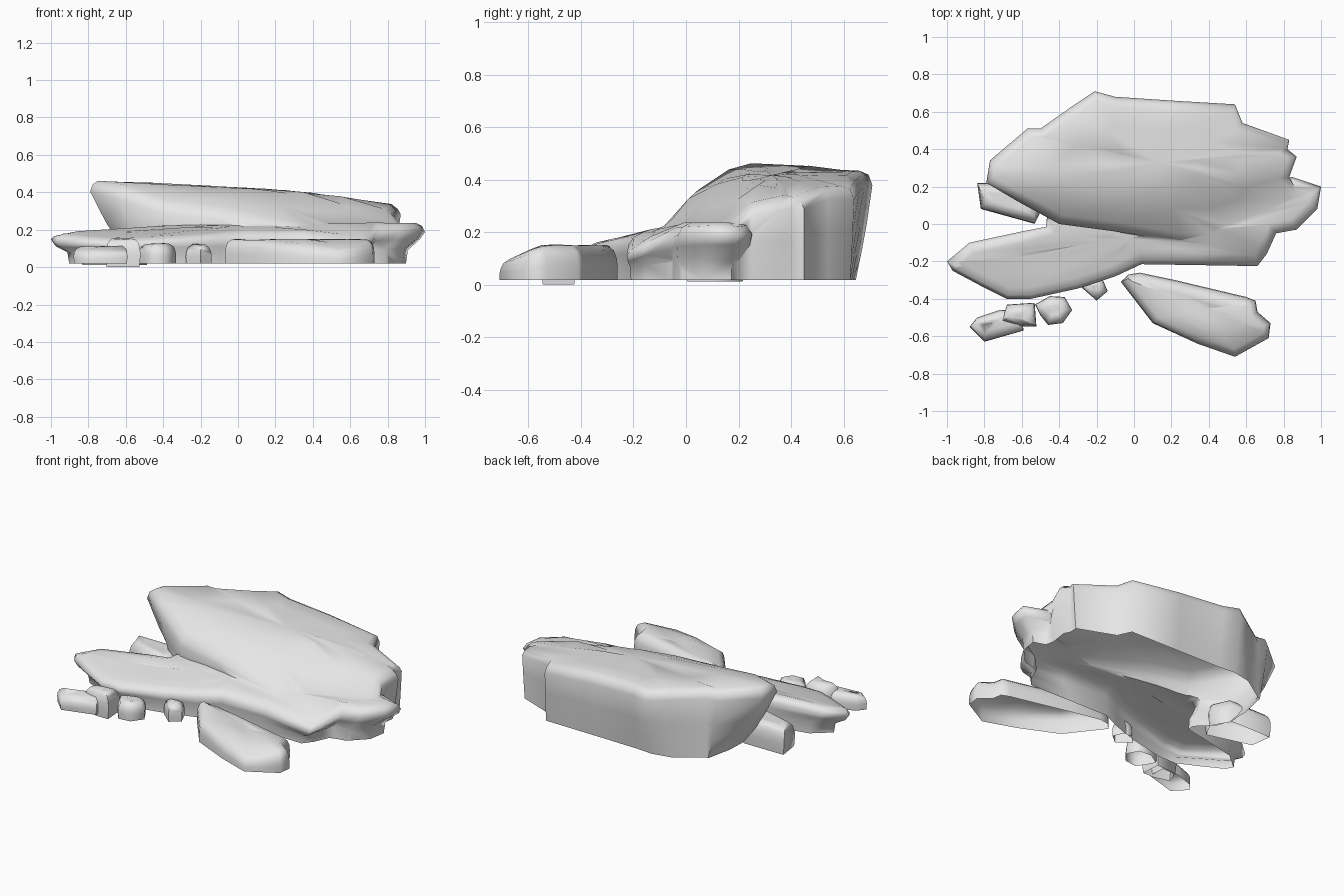
import bpy
import bmesh
import random
from math import radians
from mathutils import Vector

random.seed(4)
if "Cube" in bpy.data.objects:
    bpy.data.objects.remove(bpy.data.objects["Cube"])

# Single stone colour
stone = bpy.data.materials.new("stone_grey")
stone.use_nodes = True
GREY = (0.8, 0.8, 0.8, 1)
stone.diffuse_color = GREY
stone.node_tree.nodes["Principled BSDF"].inputs["Base Color"].default_value = GREY

GROUND = 0.018


def inset(points, centre, dist):
    """Move every outline point inwards along its own normal."""
    moved = []
    for i, p in enumerate(points):
        tangent = points[(i + 1) % len(points)] - points[i - 1]
        n = Vector((-tangent.y, tangent.x)).normalized()
        if n.dot(centre - p) < 0:
            n = -n
        moved.append(p + n * dist)
    return moved


def scaled_foot(size):
    """Foot outline that is the widest outline shrunk about its centre."""
    return lambda p, centre: centre + (p - centre) * size


def rock(name, outline, top, profile, foot, base=GROUND, rough=0.004):
    """Loft rings up an outline; profile rows are (spread, inset, height share)."""
    pts = [Vector(p) for p in outline]
    centre = sum(pts, Vector((0, 0))) / len(pts)
    bm = bmesh.new()

    def ring(points, share):
        verts = []
        for p in points:
            jitter = random.uniform(-rough, rough) if share else 0
            z = base + (top(p.x, p.y) - base) * share + jitter
            verts.append(bm.verts.new((p.x, p.y, z)))
        return verts

    rings = []
    for spread, dist, share in profile:
        rings.append(ring([foot(p, centre).lerp(p, spread)
                           for p in inset(pts, centre, dist)], share))
    shoulder = inset(pts, centre, profile[-1][1])
    for scale in (0.65, 0.3):
        rings.append(ring([centre + (p - centre) * scale for p in shoulder], 1))
    for a, b in zip(rings, rings[1:]):
        for i in range(len(a)):
            j = (i + 1) % len(a)
            bm.faces.new((a[i], a[j], b[j], b[i]))
    tip = bm.verts.new((centre.x, centre.y, top(centre.x, centre.y)))
    for i, v in enumerate(rings[-1]):
        bm.faces.new((v, rings[-1][(i + 1) % len(rings[-1])], tip))
    bm.faces.new(rings[0])
    bmesh.ops.recalc_face_normals(bm, faces=bm.faces)
    mesh = bpy.data.meshes.new(name)
    bm.to_mesh(mesh)
    bm.free()
    mesh.materials.append(stone)
    obj = bpy.data.objects.new(name, mesh)
    bpy.context.collection.objects.link(obj)
    return obj


def finish(obj, base=GROUND):
    """Open the underside and smooth the soft edges."""
    bm = bmesh.new()
    bm.from_mesh(obj.data)
    under = [f for f in bm.faces if all(v.co.z < base + 0.001 for v in f.verts)]
    bmesh.ops.delete(bm, geom=under, context='FACES')
    bm.to_mesh(obj.data)
    bm.free()
    bpy.ops.object.select_all(action='DESELECT')
    obj.select_set(True)
    bpy.context.view_layer.objects.active = obj
    bpy.ops.object.shade_smooth_by_angle(angle=radians(70))


# Tall tilted slab, its front right flank sloping down into the ledge
def slab_top(x, y):
    right = max(x, 0)
    ridge = 0.2 + 0.12 * right
    return 0.425 - 0.05 * x - 0.075 * right ** 2 - 0.55 * max(ridge - y, 0)


def slab_foot(p, centre):
    """Undercut the left end deeply, the back and the right end a little."""
    x = p.x - 0.82 * min(p.x + 0.5, 0) - 0.6 * max(p.x - 0.8, 0)
    return Vector((x, p.y - 0.7 * max(p.y - 0.62, 0)))


slab = rock(
    "upper_slab",
    [(-0.79, 0.22), (-0.62, 0.12), (-0.4, 0), (-0.1, -0.04), (0.25, -0.1), (0.55, -0.1),
     (0.8, -0.02), (0.9, 0.12), (0.83, 0.25), (0.87, 0.36), (0.82, 0.4), (0.83, 0.45),
     (0.58, 0.54), (0.54, 0.64), (0.2, 0.66), (-0.1, 0.68), (-0.21, 0.71), (-0.33, 0.63),
     (-0.5, 0.51), (-0.57, 0.51), (-0.77, 0.34)],
    slab_top,
    [(0, 0, 0), (0.35, 0, 0.25), (0.65, 0, 0.5), (1, 0, 0.86), (1, 0.015, 0.95), (1, 0.05, 1)],
    slab_foot)


# Low ledge running along the front, dropping at its front right corner
def ledge_top(x, y):
    corner = 0.9 * max(x - 0.3, 0) * max(-0.05 - y, 0)
    return 0.235 + 0.2 * min(y, 0) + 0.015 * min(x, 0) - corner


ledge = rock(
    "lower_ledge",
    [(-1, -0.2), (-0.97, -0.25), (-0.82, -0.33), (-0.68, -0.4), (-0.55, -0.4), (-0.3, -0.345),
     (-0.1, -0.28), (0.04, -0.215), (0.35, -0.22), (0.66, -0.225), (0.71, -0.16), (0.76, -0.05),
     (0.87, -0.03), (0.98, 0.08), (1, 0.2), (0.85, 0.25), (0.5, 0.28), (0, 0.3), (-0.4, 0.27),
     (-0.46, 0.1), (-0.47, -0.015), (-0.6, -0.04), (-0.88, -0.1)],
    ledge_top,
    [(0, 0, 0), (0.1, 0, 0.35), (0.75, 0, 0.6), (1, 0, 0.8), (1, 0.02, 0.94), (1, 0.06, 1)],
    scaled_foot(0.9))

# Fuse slab and ledge into one outcrop
join = ledge.modifiers.new("fuse", 'BOOLEAN')
join.operation = 'UNION'
join.solver = 'EXACT'
join.object = slab
graph = bpy.context.evaluated_depsgraph_get()
fused = bpy.data.meshes.new_from_object(ledge.evaluated_get(graph))
ledge.modifiers.clear()
ledge.data = fused
ledge.name = "main_outcrop"
bpy.data.objects.remove(slab)
finish(ledge)

# Loose stones: name, outline, height, base, foot size
BOULDER = [(0, 0, 0), (0.8, 0, 0.4), (1, 0.004, 0.65), (1, 0.015, 0.86), (1, 0.04, 1)]
loose = [
    ("front_boulder",
     [(-0.07, -0.31), (-0.03, -0.27), (0.03, -0.26), (0.22, -0.3), (0.6, -0.39), (0.65, -0.41),
      (0.66, -0.47), (0.73, -0.53), (0.72, -0.61), (0.54, -0.71), (0.34, -0.64), (0.1, -0.53)],
     0.148, GROUND, 1),
    ("left_side_stone",
     [(-0.84, 0.22), (-0.82, 0.08), (-0.53, 0), (-0.48, 0.1), (-0.55, 0.22)], 0.17, 0.012, 0.96),
    ("outer_stone",
     [(-0.88, -0.55), (-0.84, -0.5), (-0.72, -0.46), (-0.6, -0.46), (-0.59, -0.57), (-0.8, -0.63)],
     0.11, GROUND, 0.97),
    ("block_stone",
     [(-0.71, -0.52), (-0.68, -0.43), (-0.53, -0.42), (-0.52, -0.55), (-0.61, -0.55)],
     0.15, 0, 0.92),
    ("middle_stone",
     [(-0.53, -0.43), (-0.45, -0.385), (-0.37, -0.39), (-0.33, -0.46), (-0.38, -0.53),
      (-0.46, -0.54), (-0.5, -0.49)], 0.125, GROUND, 0.97),
    ("pebble",
     [(-0.28, -0.34), (-0.23, -0.29), (-0.17, -0.29), (-0.14, -0.36), (-0.2, -0.41)],
     0.12, GROUND, 0.97),
]
for name, outline, height, base, foot in loose:
    boulder = rock(name, outline, lambda x, y: height - 0.4 * max(-0.55 - y, 0), BOULDER,
                   scaled_foot(foot), base=base, rough=0.003)
    finish(boulder, base)
